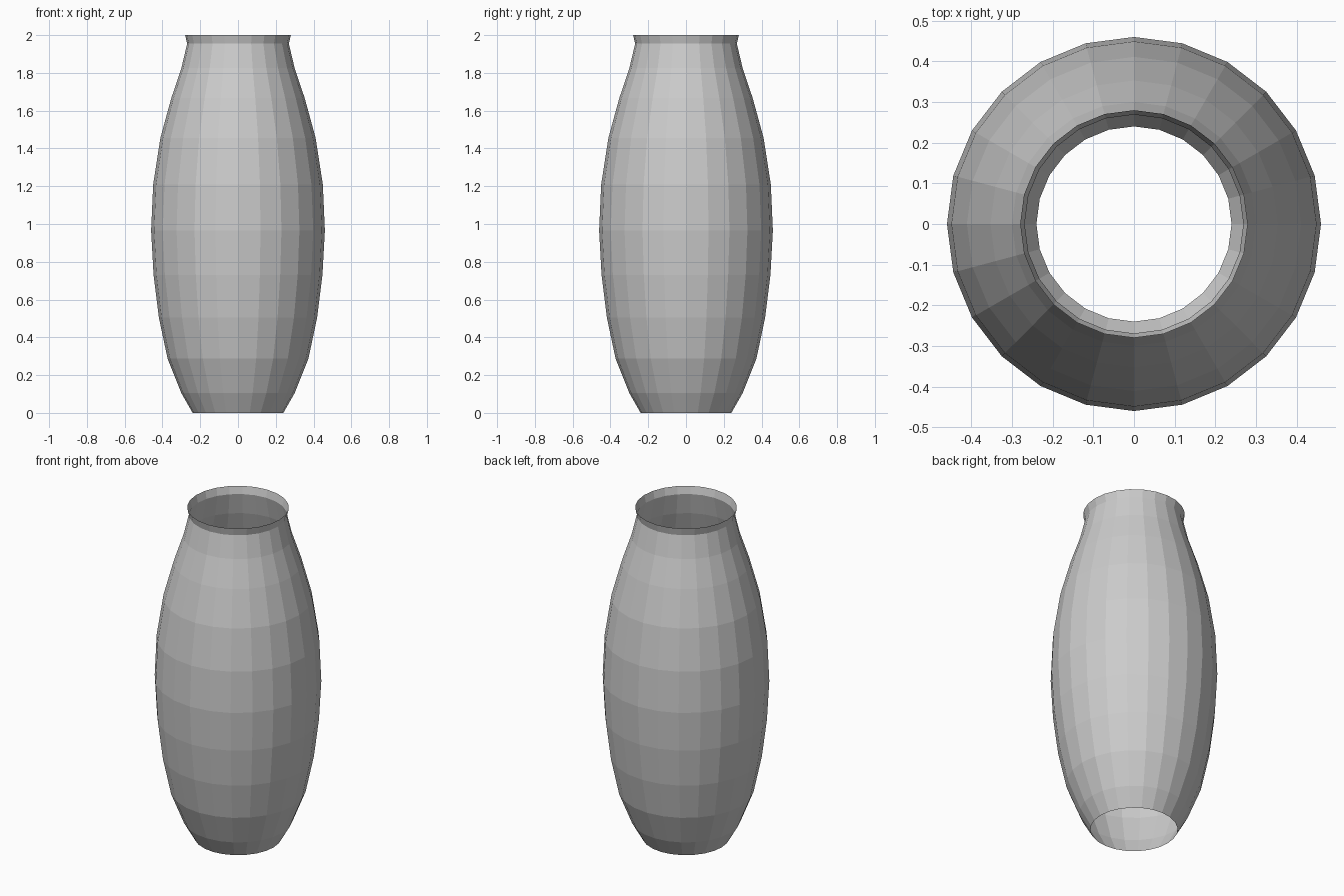
import bpy, bmesh
from math import tau

cube = bpy.data.objects.get("Cube")
if cube:
    bpy.data.objects.remove(cube, do_unlink=True)

SIDES = 24

# Wall outline as (radius, height), from the open foot to the flared lip
PROFILE = [(0.24, 0), (0.30, 0.105), (0.373, 0.288), (0.419, 0.505),
           (0.447, 0.73), (0.46, 0.965), (0.449, 1.21), (0.411, 1.455),
           (0.353, 1.667), (0.30, 1.825), (0.269, 1.955), (0.28, 2)]

# Plain grey clay
clay = bpy.data.materials.new("grey_clay")
clay.use_nodes = True
grey = (0.6, 0.6, 0.6, 1)
clay.diffuse_color = grey
clay.node_tree.nodes["Principled BSDF"].inputs["Base Color"].default_value = grey

# Vase wall: the outline turned around the vertical axis, open at both ends
bm = bmesh.new()
verts = [bm.verts.new((r, 0, z)) for r, z in PROFILE]
edges = [bm.edges.new(pair) for pair in zip(verts, verts[1:])]
bmesh.ops.spin(bm, geom=verts + edges, cent=(0, 0, 0), axis=(0, 0, 1),
               angle=tau, steps=SIDES)
bmesh.ops.remove_doubles(bm, verts=bm.verts[:], dist=0.0005)

# Face the wall outward
bm.normal_update()
inward = [f for f in bm.faces if f.normal.xy.dot(f.calc_center_median().xy) < 0]
bmesh.ops.reverse_faces(bm, faces=inward)

mesh = bpy.data.meshes.new("vase_wall")
bm.to_mesh(mesh)
bm.free()
mesh.materials.append(clay)
vase = bpy.data.objects.new("vase_wall", mesh)
bpy.context.collection.objects.link(vase)
